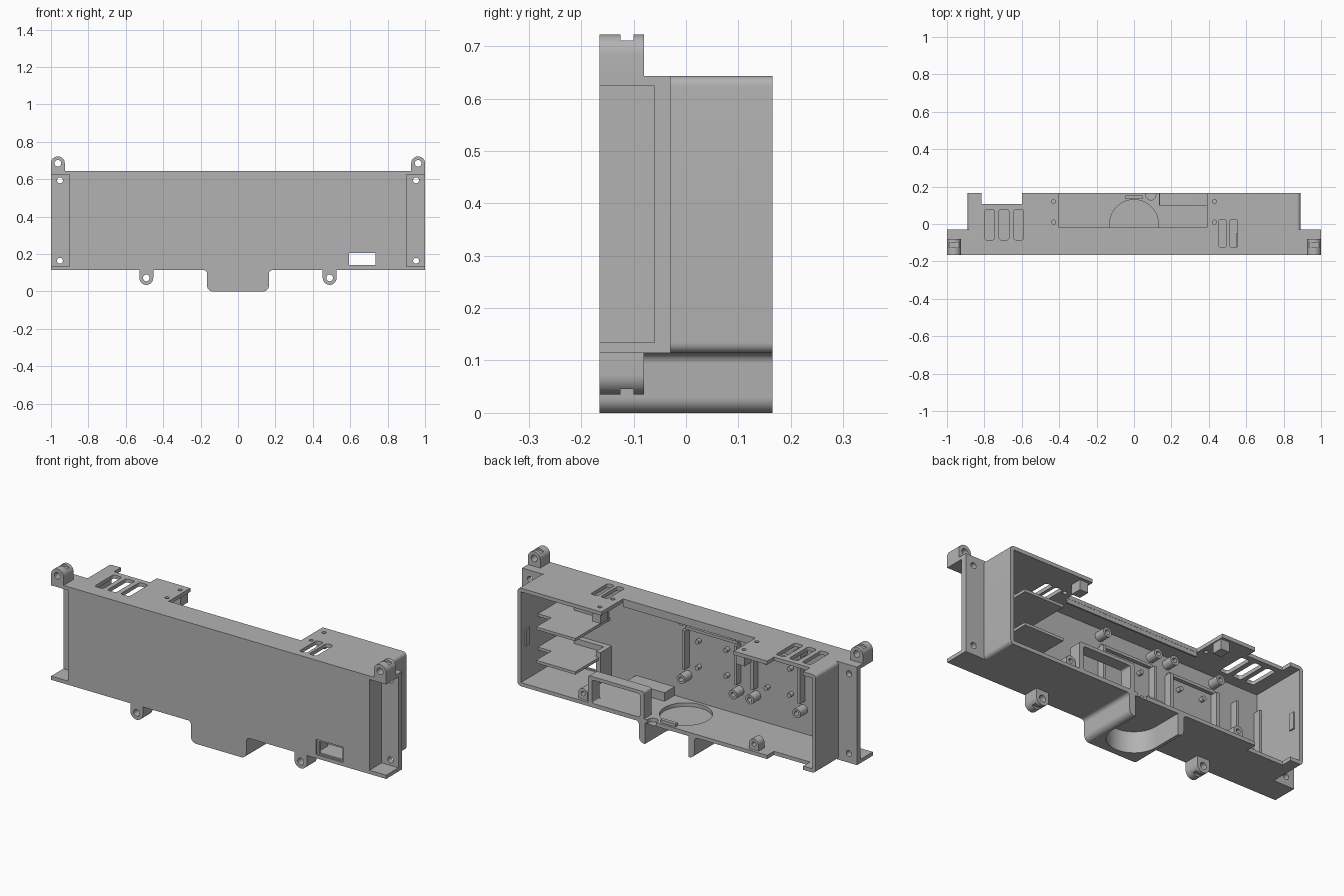
import bpy, bmesh
from math import sin, cos, pi, radians
from mathutils import Vector

if "Cube" in bpy.data.objects:
    bpy.data.objects.remove(bpy.data.objects["Cube"])

grey = bpy.data.materials.new("plain grey plastic")
grey.use_nodes = True
grey.diffuse_color = (0.45, 0.45, 0.45, 1)
grey.node_tree.nodes["Principled BSDF"].inputs["Base Color"].default_value = (0.45, 0.45, 0.45, 1)


def arc(cx, cy, r, start, end, n=8):
    steps = [radians(start + (end - start) * i / n) for i in range(n + 1)]
    return [(cx + r * cos(a), cy + r * sin(a)) for a in steps]


def circle(cx, cy, r, n=24):
    return arc(cx, cy, r, 0, 360, n)[:-1]


def rect(x0, x1, y0, y1):
    return [(x0, y0), (x1, y0), (x1, y1), (x0, y1)]


def rounded(x0, x1, y0, y1, r):
    return (arc(x1 - r, y1 - r, r, 0, 90) + arc(x0 + r, y1 - r, r, 90, 180)
            + arc(x0 + r, y0 + r, r, 180, 270) + arc(x1 - r, y0 + r, r, 270, 360))


def prism(name, outline, axis, a, b):
    """Extrude an outline along one axis from a to b."""
    place = {"x": lambda p, t: (t, *p), "y": lambda p, t: (p[0], t, p[1]),
             "z": lambda p, t: (*p, t)}[axis]
    bm = bmesh.new()
    face = bm.faces.new([bm.verts.new(place(p, a)) for p in outline])
    top = bmesh.ops.extrude_face_region(bm, geom=[face])["geom"]
    shift = Vector(place((0, 0), b - a))
    bmesh.ops.translate(bm, vec=shift, verts=[v for v in top if isinstance(v, bmesh.types.BMVert)])
    bmesh.ops.recalc_face_normals(bm, faces=bm.faces)
    mesh = bpy.data.meshes.new(name)
    bm.to_mesh(mesh)
    bm.free()
    mesh.materials.append(grey)
    obj = bpy.data.objects.new(name, mesh)
    bpy.context.collection.objects.link(obj)
    return obj


def box(name, x0, x1, y0, y1, z0, z1):
    return prism(name, rect(x0, x1, y0, y1), "z", z0, z1)


def combine(obj, others, operation="DIFFERENCE"):
    """Apply booleans one after another and drop the helpers."""
    for other in others:
        mod = obj.modifiers.new("cut", "BOOLEAN")
        mod.operation, mod.solver, mod.object = operation, "EXACT", other
    bpy.context.view_layer.update()
    mesh = bpy.data.meshes.new_from_object(obj.evaluated_get(bpy.context.evaluated_depsgraph_get()))
    obj.modifiers.clear()
    obj.data = mesh
    for other in others:
        bpy.data.objects.remove(other)
    return obj


F, B = -0.165, 0.165          # front and back
Z0, Z1 = 0.114, 0.643         # underside and top of the case
T = 0.02                      # wall thickness
IN = F + T                    # inner face of the front panel

# Case body: wide front slab joined to a rounded box
case = box("case_body", -1, 1, F, -0.03, Z0, Z1)
combine(case, [prism("box", rounded(-0.89, 0.89, Z0, Z1, 0.02), "y", -0.1, B)], "UNION")
cuts = [box("cavity", -0.87, 0.87, IN, 0.3, Z0 + T, Z1 - T)]
for s in (-1, 1):
    # End pockets leave a screw flange behind them
    cuts.append(box("pocket", *sorted((s * 0.9, s * 1.1)), -0.3, -0.06, 0.134, 0.624))
    cuts += [prism("screw", circle(s * 0.952, z, 0.016), "y", -0.2, 0.1) for z in (0.164, 0.594)]
    cuts += [prism("pilot", circle(s * 0.43, y, 0.011, 16), "z", 0.6, 0.7) for y in (0.01, 0.12)]
# Vent slots in the top
for x in (-0.772, -0.695, -0.616):
    cuts.append(prism("vent", rounded(x - 0.026, x + 0.026, -0.085, 0.078, 0.012), "z", 0.5, 0.7))
for x in (0.474, 0.533):
    cuts.append(prism("vent", rounded(x - 0.021, x + 0.021, -0.125, 0.023, 0.012), "z", 0.5, 0.7))
cuts += [
    box("top_opening", -0.4, 0.39, -0.02, 0.3, 0.5, 0.7),
    box("corner_notch", -0.815, -0.6, 0.107, 0.3, 0, 0.7),
    prism("floor_hole", circle(0, 0, 0.13, 48), "z", 0.05, 0.2),
    prism("cable_notch", arc(0.09, 0.155, 0.027, 180, 360) + [(0.117, 0.3), (0.063, 0.3)], "z", 0.05, 0.2),
    box("window_recess", 0.582, 0.742, -0.2, F + 0.008, 0.134, 0.216),
    box("window", 0.594, 0.735, -0.2, 0, 0.141, 0.205),
]
combine(case, cuts)

# Bulge under the case, with an arched slot open to the back
half = arc(0.185, Z0 - 0.02, 0.02, 90, 180) + arc(0.135, 0.03, 0.03, 0, -90)
bulge = prism("lower_bulge", half + [(-x, z) for x, z in reversed(half)], "y", F, B)
slot = arc(0, 0, 0.13, 180, 360, 32) + [(0.13, 0.3), (-0.13, 0.3)]
combine(bulge, [prism("slot", slot, "z", -0.1, Z0 - 0.001)])


# Mounting lugs, each with a hole and a notch at the tip
def lug(name, x, z, base, up):
    r = 0.037
    outline = arc(x, z, r, 0, 180 * up, 16) + [(x - r, base), (x + r, base)]
    body = prism(name, outline, "y", F, -0.08)
    tip = z + up * r
    combine(body, [prism("hole", circle(x, z, 0.018), "y", -0.3, 0.1),
                   box("notch", x - 0.1, x + 0.1, -0.125, -0.1, tip - 0.011, tip + 0.011)])


for s, side in ((1, "left"), (-1, "right")):
    lug(side + "_top_lug", s * 0.963, 0.685, Z1 - 0.005, 1)
    lug(side + "_bottom_lug", s * 0.49, 0.072, Z0 + 0.005, -1)
    # Catch on the inner side wall
    box(side + "_catch", *sorted((s * 0.862, s * 0.872)), 0.1, 0.13, 0.32, 0.41)

# Equipment shelves with raised rims
for name, z in (("lower", 0.27), ("upper", 0.45)):
    box(name + "_shelf", 0.556, 0.79, IN, 0.15, z - 0.015, z)
    box(name + "_shelf_bracket", 0.79, 0.872, IN, 0.02, z - 0.015, z)
    box(name + "_shelf_rim", 0.56, 0.75, IN, IN + 0.03, z, z + 0.03)

# Connector frame on the floor
frame = prism("connector_frame", rounded(0.135, 0.47, 0.116, 0.28, 0.012), "y", 0.1, B)
combine(frame, [prism("opening", rounded(0.16, 0.445, 0.136, 0.262, 0.01), "y", 0, 0.3)])
box("floor_block", 0.17, 0.4, IN, -0.06, 0.12, 0.18)
box("window_post", 0.545, 0.572, IN, -0.05, 0.12, 0.3)
box("cable_tab", -0.045, 0.045, 0.133, 0.153, 0.13, 0.15)
box("top_opening_lip", -0.4, 0.39, -0.03, -0.021, 0.6, 0.63)


# Circuit board mounts on the inside of the front panel
def standoff(name, x, z, r, length):
    post = prism(name, circle(x, z, r), "y", IN - 0.005, IN + length)
    if r > 0.015:
        combine(post, [prism("bore", circle(x, z, r / 2, 16), "y", IN + 0.01, 0.2)])


for x0, x1 in ((-0.22, 0.09), (-0.6, -0.32)):
    for x in (x0, x1):
        box("board_rib", x - 0.008, x + 0.008, IN, IN + 0.04, 0.31, 0.52)
        for z in (0.265, 0.58):
            standoff("board_standoff", x, z, 0.025, 0.06)
    for x in (x0 + 0.07, x1 - 0.07):
        for z in (0.33, 0.47):
            standoff("board_pin", x, z, 0.012, 0.025)
    box("board_ledge", x0, x1, IN, IN + 0.02, 0.52, 0.535)
for x in (-0.72, -0.86):
    box("side_board_rib", x - 0.006, x + 0.006, IN, IN + 0.04, 0.25, 0.52)

# Cover screw blocks by the open back
for s in (-1, 1):
    box("top_screw_block", s * 0.43 - 0.025, s * 0.43 + 0.025, 0.09, 0.15, 0.57, 0.625)
    x = s * 0.51
    block = prism("floor_screw_block", arc(x, 0.165, 0.028, 0, 180) + [(x - 0.028, 0.12), (x + 0.028, 0.12)],
                  "y", 0.1, 0.15)
    combine(block, [prism("bore", circle(x, 0.165, 0.012), "y", 0, 0.3)])

# Smooth the round surfaces and keep edges crisp
bpy.ops.object.select_all(action="DESELECT")
for obj in bpy.context.collection.objects:
    if obj.type == "MESH":
        obj.select_set(True)
        bpy.context.view_layer.objects.active = obj
bpy.ops.object.shade_smooth_by_angle(angle=radians(30))
